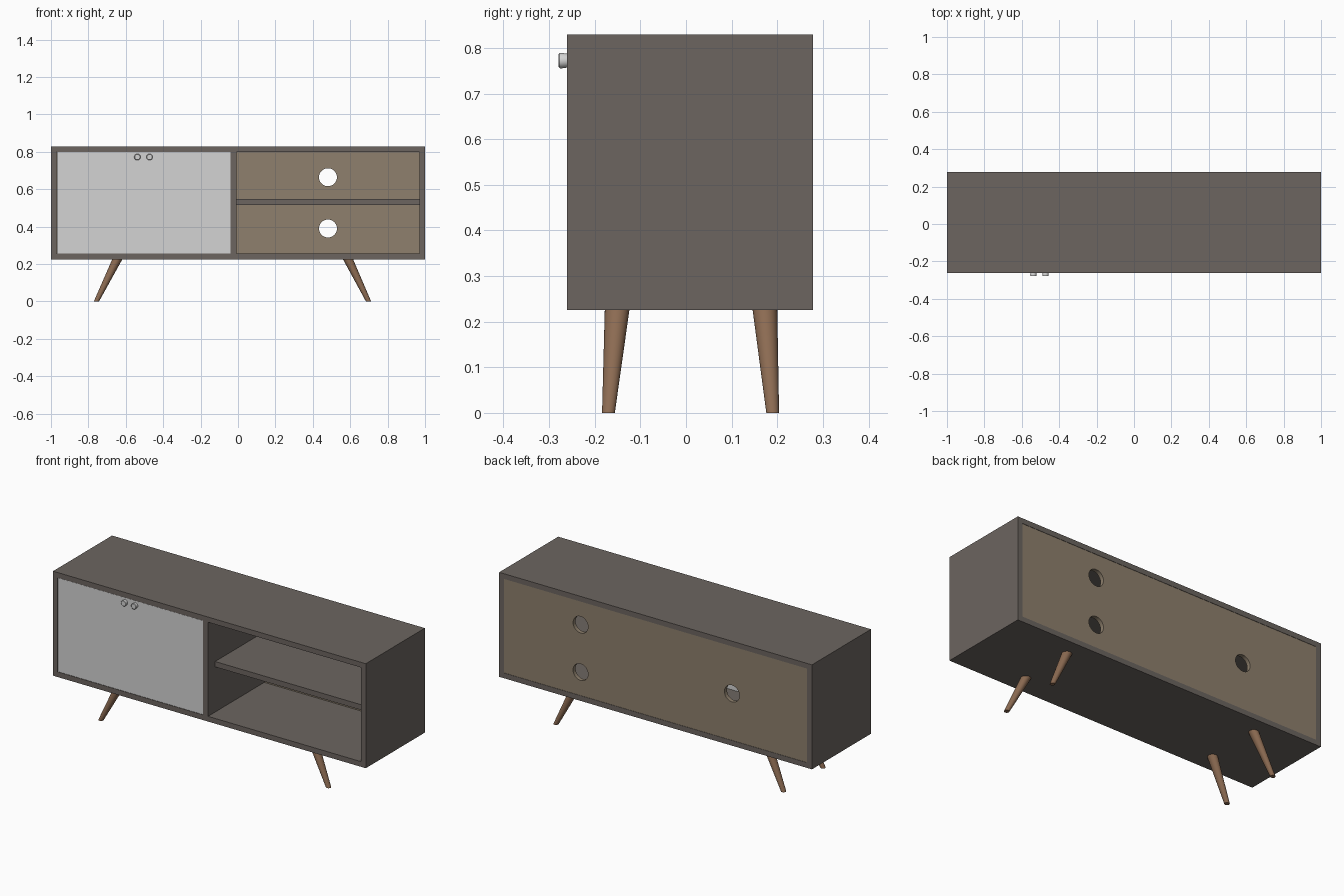
import bpy, bmesh, math
from mathutils import Vector

if "Cube" in bpy.data.objects:
    bpy.data.objects.remove(bpy.data.objects["Cube"])


def srgb(r, g, b):
    f = lambda c: c / 12.92 if c <= 0.04045 else ((c + 0.055) / 1.055) ** 2.4
    return (f(r / 255), f(g / 255), f(b / 255), 1)


def material(name, rgb):
    m = bpy.data.materials.new(name)
    m.diffuse_color = srgb(*rgb)
    m.use_nodes = True
    m.node_tree.nodes["Principled BSDF"].inputs["Base Color"].default_value = m.diffuse_color
    return m


BODY = material("grey_brown_body", (108, 101, 96))
DOOR = material("light_grey", (212, 212, 212))
BACK = material("tan_back", (142, 128, 109))
WOOD = material("leg_wood", (140, 107, 82))


def finish(name, bm, mat):
    bmesh.ops.recalc_face_normals(bm, faces=bm.faces)
    me = bpy.data.meshes.new(name)
    bm.to_mesh(me)
    bm.free()
    ob = bpy.data.objects.new(name, me)
    bpy.context.collection.objects.link(ob)
    if mat:
        me.materials.append(mat)
    return ob


def box(name, x, y, z, mat):
    bm = bmesh.new()
    bmesh.ops.create_cube(bm, size=1)
    for v in bm.verts:
        v.co = [(a + b) / 2 + c * (b - a) for (a, b), c in zip((x, y, z), v.co)]
    return finish(name, bm, mat)


def tube(name, rings, mat, axis="z", n=32):
    """Solid through circular rings given as (centre, radius)."""
    bm = bmesh.new()
    loops = []
    for c, r in rings:
        ring = []
        for i in range(n):
            a = 2 * math.pi * i / n
            u, w = r * math.cos(a), r * math.sin(a)
            ring.append(bm.verts.new(Vector(c) + Vector((u, w, 0) if axis == "z" else (u, 0, w))))
        loops.append(ring)
    for a, b in zip(loops, loops[1:]):
        for i in range(n):
            j = (i + 1) % n
            bm.faces.new((a[i], a[j], b[j], b[i]))
    bm.faces.new(loops[0])
    bm.faces.new(loops[-1])
    ob = finish(name, bm, mat)
    for p in ob.data.polygons:
        p.use_smooth = len(p.vertices) == 4
    bpy.context.view_layer.objects.active = ob
    ob.select_set(True)
    bpy.ops.object.shade_smooth_by_angle(angle=math.radians(35))
    ob.select_set(False)
    return ob


Y0, Y1, Z0, Z1, T = -0.261, 0.278, 0.225, 0.829, 0.03
IX, IZ0, IZ1 = 1 - T, Z0 + T, Z1 - T

# Cabinet shell: rectangular tube, open at front and back
bm = bmesh.new()
corners = lambda x, a, b: [(-x, a), (x, a), (x, b), (-x, b)]
v = [[bm.verts.new((x, y, z)) for x, z in c]
     for y in (Y0, Y1) for c in (corners(1, Z0, Z1), corners(IX, IZ0, IZ1))]
of, inf, ob_, inb = v
for i in range(4):
    j = (i + 1) % 4
    for a, b in ((of, inf), (ob_, inb), (of, ob_), (inf, inb)):
        bm.faces.new((a[i], a[j], b[j], b[i]))
finish("cabinet_shell", bm, BODY)

# Divider and recessed shelf
BACK_IN = Y1 - 0.025
box("divider", (-0.04, -0.009), (Y0, BACK_IN), (IZ0, IZ1), BODY)
box("shelf", (-0.009, IX), (-0.196, BACK_IN), (0.516, 0.547), BODY)

# Back panel with cable holes
panel = box("back_panel", (-IX, IX), (BACK_IN, Y1 - 0.002), (IZ0, IZ1), BACK)
for i, (x, z) in enumerate(((0.481, 0.664), (0.481, 0.39), (-0.487, 0.525))):
    cutter = tube(f"hole_cutter_{i}", [((x, 0.2, z), 0.048), ((x, 0.35, z), 0.048)], BACK, "y")
    mod = panel.modifiers.new(f"hole_{i}", "BOOLEAN")
    mod.operation, mod.solver, mod.object = "DIFFERENCE", "EXACT", cutter
    cutter.hide_render = True
    cutter.hide_set(True)

# Two doors, flush with the front, each with a round knob
for side, x, kx in (("left", (-IX + 0.001, -0.506), -0.538), ("right", (-0.504, -0.041), -0.473)):
    box(f"{side}_door", x, (Y0 + 0.001, Y0 + 0.026), (IZ0 + 0.001, IZ1 - 0.001), DOOR)
    tube(f"{side}_knob", [((kx, y, 0.772), r) for y, r in
                          ((Y0 + 0.002, 0.015), (-0.273, 0.017), (-0.277, 0.0165), (-0.279, 0.014))],
         DOOR, "y", 24)

# Splayed tapered legs
for sx, xt, xb in (("left", -0.645, -0.757), ("right", 0.588, 0.698)):
    for sy, yt, yb in (("front", -0.151, -0.17), ("back", 0.173, 0.19)):
        tube(f"{sy}_{sx}_leg", [((xb, yb, 0), 0.014), ((xt, yt, Z0 + 0.001), 0.027)], WOOD)
